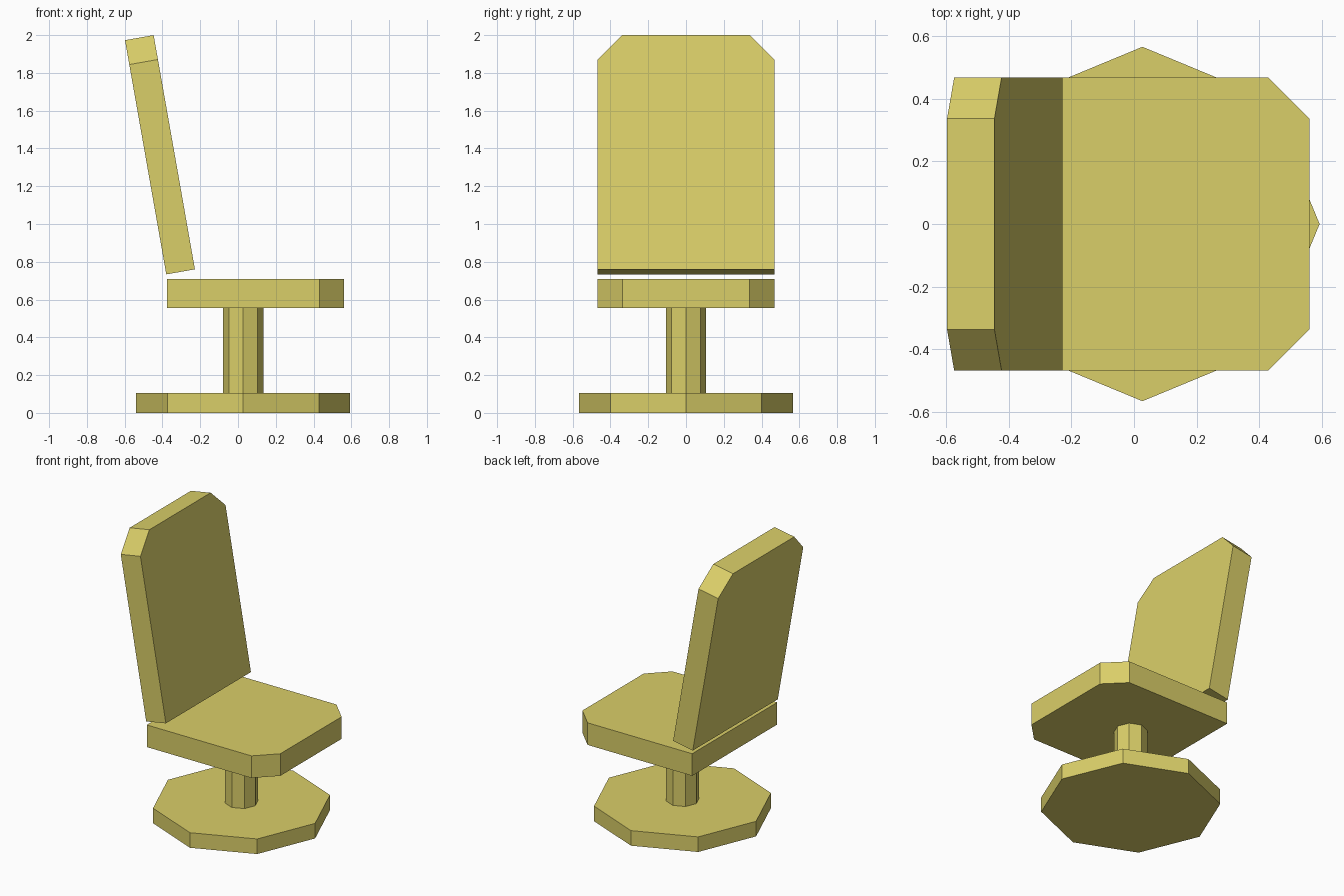
import bpy
import bmesh
from math import radians

if "Cube" in bpy.data.objects:
    bpy.data.objects.remove(bpy.data.objects["Cube"])

mat = bpy.data.materials.new("khaki")
mat.diffuse_color = (0.70, 0.62, 0.14, 1.0)
mat.use_nodes = True
mat.node_tree.nodes["Principled BSDF"].inputs["Base Color"].default_value = mat.diffuse_color

AXIS_X = 0.027   # the pedestal sits slightly off the overall centre


def cushion(name, length, half_width, chamfer, thickness, location, tilt=0.0):
    """Flat panel along local +x with the two far corners cut off."""
    w, c = half_width, chamfer
    outline = [(0, -w), (length - c, -w), (length, c - w),
               (length, w - c), (length - c, w), (0, w)]
    bm = bmesh.new()
    face = bm.faces.new([bm.verts.new((x, y, 0)) for x, y in outline])
    out = bmesh.ops.extrude_face_region(bm, geom=[face])
    top = [g for g in out["geom"] if isinstance(g, bmesh.types.BMVert)]
    bmesh.ops.translate(bm, vec=(0, 0, thickness), verts=top)
    bmesh.ops.recalc_face_normals(bm, faces=bm.faces)
    mesh = bpy.data.meshes.new(name)
    bm.to_mesh(mesh)
    bm.free()
    mesh.materials.append(mat)
    obj = bpy.data.objects.new(name, mesh)
    obj.location = location
    obj.rotation_euler = (0, tilt, 0)
    bpy.context.collection.objects.link(obj)


def octagon(name, radius, z0, z1):
    """Eight-sided disc or post with corners on the x and y axes."""
    bpy.ops.mesh.primitive_cylinder_add(
        vertices=8, radius=radius, depth=z1 - z0,
        location=(AXIS_X, 0, (z0 + z1) / 2))
    obj = bpy.context.object
    obj.name = name
    obj.data.materials.append(mat)


# Pedestal
octagon("base", 0.567, 0.0, 0.105)
octagon("stem", 0.107, 0.105, 0.556)

# Seat, then the same panel shape stood up and leaning back 10 degrees
cushion("seat", 0.937, 0.468, 0.131, 0.154, (-0.375, 0, 0.556))
cushion("backrest", 1.259, 0.468, 0.131, 0.154, (-0.228, 0, 0.76), radians(-100))
